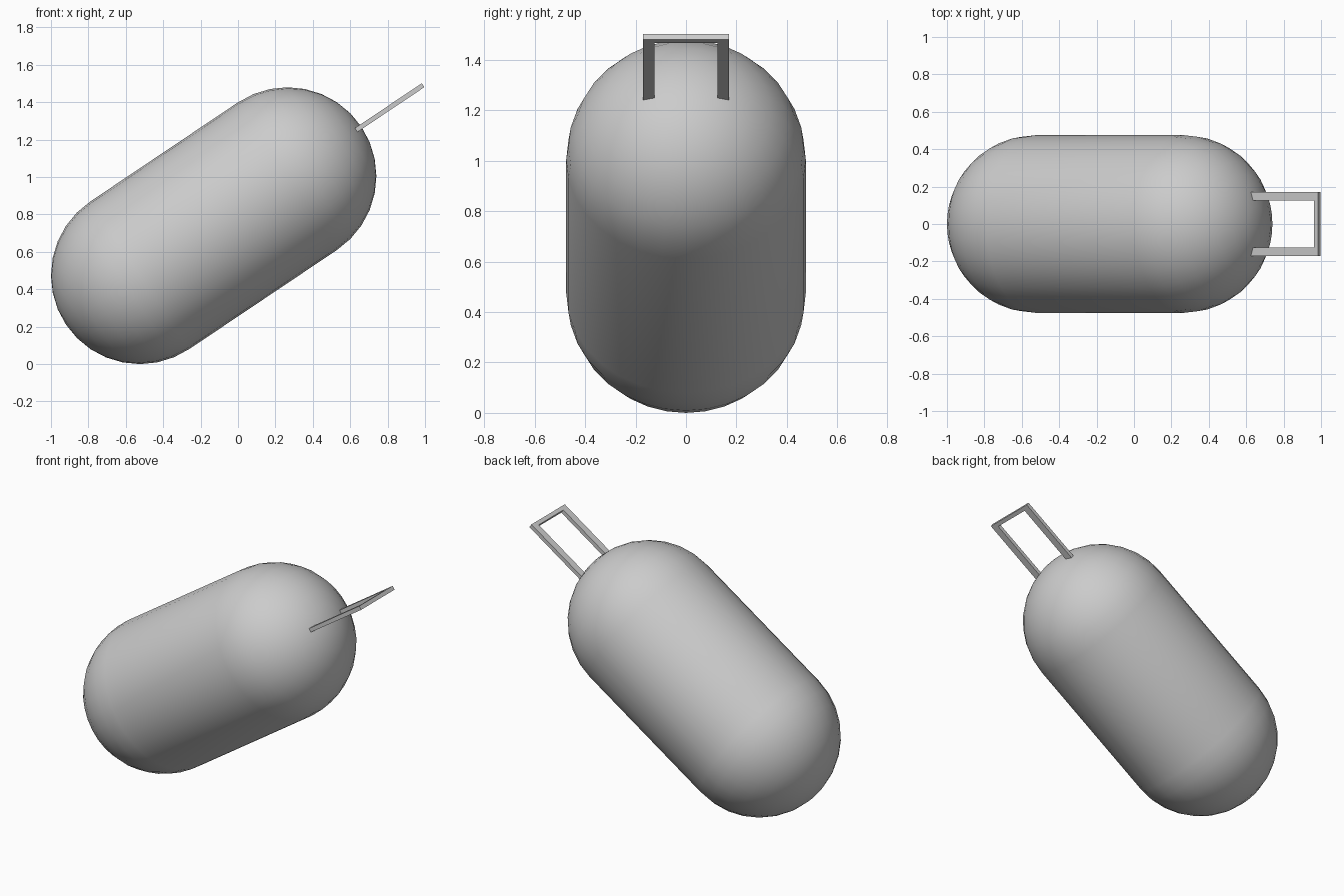
import bpy, bmesh, math
from mathutils import Vector, Matrix

cube = bpy.data.objects.get("Cube")
if cube:
    bpy.data.objects.remove(cube, do_unlink=True)

RADIUS = 0.475
LOWER = Vector((-0.525, 0, 0.475))   # centre of the lower dome
UPPER = Vector((0.265, 0, 1.005))    # centre of the upper dome
AXIS = UPPER - LOWER
LENGTH = AXIS.length
TILT = math.atan2(AXIS.x, AXIS.z)

grey = bpy.data.materials.new("plain grey")
grey.use_nodes = True
color = (0.6, 0.6, 0.6, 1)
grey.diffuse_color = color
grey.node_tree.nodes["Principled BSDF"].inputs["Base Color"].default_value = color


def finish(bm, name, origin):
    """Make a tilted object whose local z runs along the capsule axis."""
    bmesh.ops.recalc_face_normals(bm, faces=bm.faces)
    mesh = bpy.data.meshes.new(name)
    bm.to_mesh(mesh)
    bm.free()
    mesh.materials.append(grey)
    obj = bpy.data.objects.new(name, mesh)
    bpy.context.collection.objects.link(obj)
    obj.matrix_world = Matrix.Translation(origin) @ Matrix.Rotation(TILT, 4, 'Y')
    return obj


# Capsule body: two quarter arcs joined by a straight side, lathed
bm = bmesh.new()
RINGS = 8
profile = []
for base, start in ((0, -math.pi / 2), (LENGTH, 0)):
    for i in range(RINGS + 1):
        a = start + i * math.pi / 2 / RINGS
        profile.append(bm.verts.new((RADIUS * math.cos(a), 0, base + RADIUS * math.sin(a))))
edges = [bm.edges.new(pair) for pair in zip(profile, profile[1:])]
bmesh.ops.spin(bm, geom=profile + edges, cent=(0, 0, 0), axis=(0, 0, 1),
               angle=math.tau, steps=32)
bmesh.ops.remove_doubles(bm, verts=bm.verts, dist=0.0005)
body = finish(bm, "capsule_body", LOWER)
bpy.context.view_layer.objects.active = body
body.select_set(True)
bpy.ops.object.shade_smooth_by_angle(angle=math.radians(40))
body.select_set(False)

# Flat U-shaped handle, its feet sunk into the upper dome
OUTER, INNER = 0.17, 0.125
FOOT, END, BAR = 0.42, 0.873, 0.025
bm = bmesh.new()
half = [(OUTER, FOOT), (OUTER, END), (INNER, FOOT), (INNER, END - BAR)]
(of, oe, nf, ne) = half
outline = [of, oe, (-oe[0], oe[1]), (-of[0], of[1]),
           (-nf[0], nf[1]), (-ne[0], ne[1]), ne, nf]
face = bm.faces.new([bm.verts.new((-BAR / 2, y, z)) for y, z in outline])
ext = bmesh.ops.extrude_face_region(bm, geom=[face])
bmesh.ops.translate(bm, vec=(BAR, 0, 0),
                    verts=[g for g in ext["geom"] if isinstance(g, bmesh.types.BMVert)])
finish(bm, "end_handle", UPPER)
